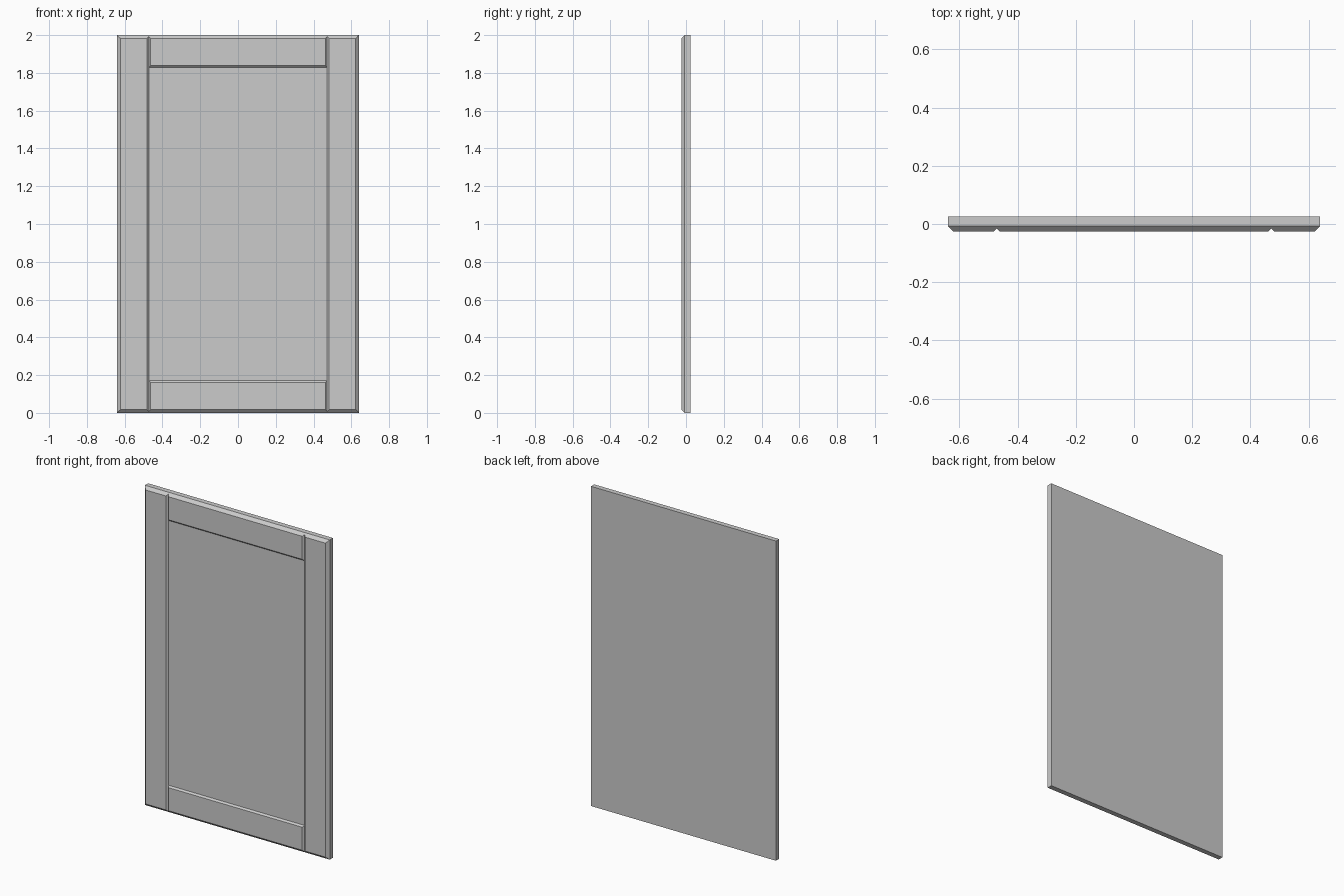
import bpy
import bmesh

if "Cube" in bpy.data.objects:
    bpy.data.objects.remove(bpy.data.objects["Cube"])

W, H = 0.64, 2.0                               # half width, height
FRONT, FLOOR, EDGE, BACK = -0.025, -0.015, -0.007, 0.025
BEVEL = FLOOR - FRONT                          # 45 degree bevel on raised parts
RIM = FLOOR - EDGE                             # (negative) part of outer chamfer on the slab
RIM = abs(RIM)
STILE, RAIL = 0.472, 0.172                     # inner edges of the frame


def loft(name, x0, x1, z0, z1, rings, back_cap):
    """Loft rectangles, front to back; rings = (y, inset) pairs."""
    bm = bmesh.new()
    loops = []
    for y, d in rings:
        loops.append([bm.verts.new((x, y, z)) for x, z in (
            (x0 + d, z0 + d), (x1 - d, z0 + d), (x1 - d, z1 - d), (x0 + d, z1 - d))])
    bm.faces.new(loops[0])
    for a, b in zip(loops, loops[1:]):
        for i in range(4):
            j = (i + 1) % 4
            bm.faces.new((a[i], b[i], b[j], a[j]))
    if back_cap:
        bm.faces.new(loops[-1][::-1])
    mesh = bpy.data.meshes.new(name)
    bm.to_mesh(mesh)
    bm.free()
    obj = bpy.data.objects.new(name, mesh)
    bpy.context.collection.objects.link(obj)
    return obj


# Door slab: its front face is the recessed panel and the groove floor
loft("door_panel", -W, W, 0, H, [(FLOOR, RIM), (EDGE, 0), (BACK, 0)], True)

# Raised frame, bevelled all round so neighbouring parts meet in V grooves
raised = [(FRONT, BEVEL), (FLOOR, 0)]
for side, x0, x1 in (("left", -W + RIM, -STILE), ("right", STILE, W - RIM)):
    loft(side + "_stile", x0, x1, RIM, H - RIM, raised, False)
for side, z0, z1 in (("bottom", RIM, RAIL), ("top", H - RAIL, H - RIM)):
    loft(side + "_rail", -STILE, STILE, z0, z1, raised, False)
